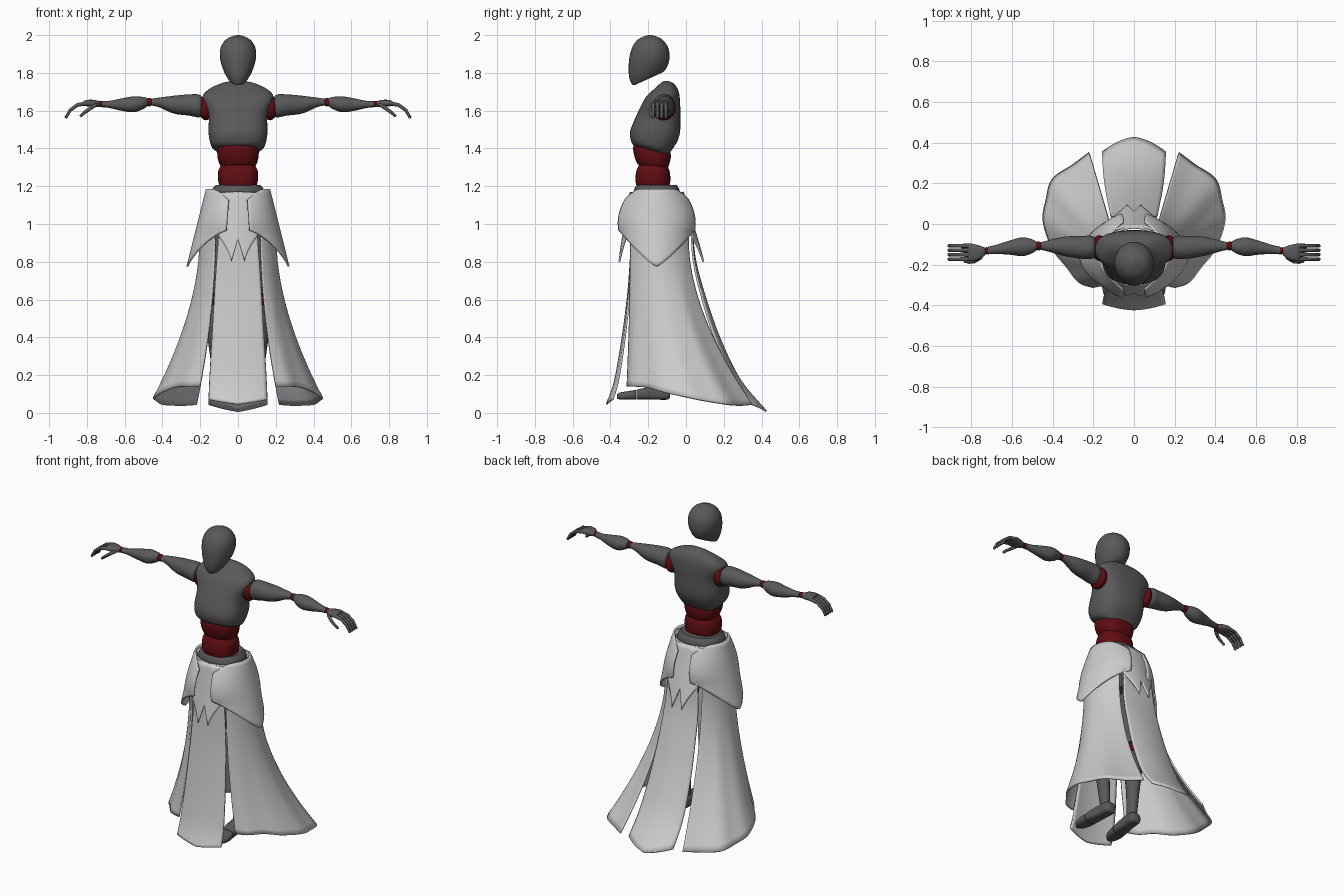
import bpy, bmesh, math
from mathutils import Vector

cube = bpy.data.objects.get("Cube")
if cube:
    bpy.data.objects.remove(cube, do_unlink=True)


def material(name, colour):
    m = bpy.data.materials.new(name)
    m.use_nodes = True
    m.diffuse_color = (*colour, 1)
    m.node_tree.nodes["Principled BSDF"].inputs["Base Color"].default_value = (*colour, 1)
    return m


DARK = material("charcoal", (0.1, 0.1, 0.1))
RED = material("deep red", (0.12, 0.004, 0.006))
CLOTH = material("pale grey cloth", (0.6, 0.6, 0.6))


def spline(pts, t):
    """Catmull-Rom point at t in 0..1 through equally spaced tuples."""
    last = len(pts) - 1
    i = min(int(t * last), last - 1)
    f = t * last - i
    a, b, c, d = (Vector(pts[max(0, min(last, i + k))]) for k in (-1, 0, 1, 2))
    return b + (c - a) * f / 2 + (a * 2 - b * 5 + c * 4 - d) * f * f / 2 + (b * 3 - a - c * 3 + d) * f ** 3 / 2


def finish(name, bm, mat, thick=0):
    bmesh.ops.recalc_face_normals(bm, faces=bm.faces)
    me = bpy.data.meshes.new(name)
    bm.to_mesh(me)
    bm.free()
    me.materials.append(mat)
    ob = bpy.data.objects.new(name, me)
    bpy.context.collection.objects.link(ob)
    if thick:
        mod = ob.modifiers.new("thickness", "SOLIDIFY")
        mod.thickness, mod.offset = thick, 0
    bpy.ops.object.select_all(action="DESELECT")
    bpy.context.view_layer.objects.active = ob
    ob.select_set(True)
    bpy.ops.object.shade_smooth_by_angle(angle=math.radians(40))
    return ob


def loft(name, rings, mat, axis="z", side=1, power=2, segs=32, sub=5):
    """Rings: position on axis, two centre coordinates, two radii, optional tilt."""
    bm = bmesh.new()
    rows, steps = [], (len(rings) - 1) * sub
    for k in range(steps + 1):
        p, c1, c2, r1, r2, *tilt = spline(rings, k / steps)
        row = []
        for j in range(segs):
            a = math.tau * j / segs
            u, v = (math.copysign(abs(q) ** (2 / power), q) for q in (math.cos(a), math.sin(a)))
            u, v = u * max(r1, 0.001), v * max(r2, 0.001)
            h = p + (tilt[0] * v if tilt else 0)
            co = {"z": (c1 + u, c2 + v, h), "x": (h, c1 + u, c2 + v), "y": (c1 + u, h, c2 + v)}[axis]
            row.append(bm.verts.new((co[0] * side, co[1], co[2])))
        rows.append(row)
    for a, b in zip(rows, rows[1:]):
        for j in range(segs):
            bm.faces.new((a[j], a[j - 1], b[j - 1], b[j]))
    bm.faces.new(rows[0])
    bm.faces.new(rows[-1])
    return finish(name, bm, mat)


def ball(name, centre, radii, mat, side=1):
    bm = bmesh.new()
    bmesh.ops.create_uvsphere(bm, u_segments=24, v_segments=14, radius=1)
    for v in bm.verts:
        v.co = Vector((side * (centre[0] + v.co.x * radii[0]), centre[1] + v.co.y * radii[1], centre[2] + v.co.z * radii[2]))
    return finish(name, bm, mat)


def sheet(name, fn, us, rows=24, side=1, thick=0.01):
    """Cloth surface from fn(u, v), v running 0..1 downwards."""
    bm = bmesh.new()
    grid = []
    for u in us:
        col = [fn(u, k / rows) for k in range(rows + 1)]
        grid.append([bm.verts.new((x * side, y, z)) for x, y, z in col])
    for a, b in zip(grid, grid[1:]):
        for k in range(rows):
            bm.faces.new((a[k], b[k], b[k + 1], a[k + 1]))
    return finish(name, bm, CLOTH, thick)


def steps(lo, hi, n):
    return [lo + (hi - lo) * i / n for i in range(n + 1)]


# Head, chest, abdomen and pelvis
loft("head", [(1.768, 0, -.2, .04, .07, .45), (1.775, 0, -.2, .052, .086, .42), (1.81, 0, -.2, .075, .102, .25),
              (1.87, 0, -.195, .094, .107, .05), (1.93, 0, -.19, .093, .097, 0), (1.975, 0, -.19, .066, .067, 0),
              (1.996, 0, -.19, .025, .025, 0), (2.0, 0, -.19, .002, .002, 0)], DARK)
loft("chest", [(1.385, 0, -.185, .09, .085, -.3), (1.41, 0, -.185, .138, .105, -.25), (1.48, 0, -.165, .156, .13, -.1),
               (1.58, 0, -.145, .156, .115, 0), (1.665, 0, -.125, .188, .092, 0), (1.705, 0, -.115, .165, .072, .1),
               (1.74, 0, -.108, .1, .04, .15), (1.757, 0, -.105, .04, .012, 0)], DARK, power=2.6, segs=48)
loft("upper_abdomen", [(1.3, 0, -.18, .085, .075, -.2), (1.33, 0, -.18, .103, .09, -.2),
                       (1.38, 0, -.18, .11, .1, -.2), (1.42, 0, -.18, .1, .09, -.2)], RED, power=2.5)
loft("lower_abdomen", [(1.19, 0, -.175, .095, .085), (1.23, 0, -.175, .105, .092),
                       (1.28, 0, -.175, .105, .088), (1.32, 0, -.175, .085, .07)], RED, power=2.5)
loft("pelvis", [(.93, 0, -.16, .08, .08), (1.0, 0, -.16, .13, .11), (1.12, 0, -.155, .145, .125),
                (1.18, 0, -.155, .138, .12), (1.207, 0, -.155, .118, .105)], DARK, power=2.3)

# Skirt outlines
HEM = [(.2, -.31, .14), (.27, -.285, .14), (.33, -.21, .135), (.4, -.12, .11), (.445, .015, .08),
       (.43, .12, .06), (.4, .22, .045), (.3, .29, .04), (.22, .35, .045)]
FRONT = [(-.285, .98, .1), (-.3, .7, .12), (-.33, .44, .135), (-.375, .175, .15), (-.42, .045, .155)]
BACK = [(.03, .98, .1), (.05, .8, .115), (.105, .6, .125), (.18, .39, .138), (.285, .175, .15), (.425, .008, .157)]


def side_panel(u, v):
    hem = spline(HEM, u)
    a = math.radians(37 + 106 * u)
    f = (v * 1.08 - .08) ** 1.75 if v > .08 else 0
    x, y = .2 * math.sin(a), -.14 - .19 * math.cos(a)
    return x + (hem.x - x) * f, y + (hem.y - y) * f, .96 + (hem.z - .96) * v


def centre_panel(line, cut, wrap):
    def fn(s, v):
        y, z, w = spline(line, v * (1 - cut * abs(s)))
        return s * w, y + wrap * s * s * v, z
    return fn


def hip_plate(u, v):
    a = math.radians(16 + 148 * u)
    c = abs(math.cos(a))
    top, low = 1.185 - .08 * c ** 8, .775 + .2 * c ** 1.3
    z = top + (low - top) * v
    k = (1.185 - z) / .18
    bulge = .14 + .07 * math.sin(min(k, 1.3) * math.pi / 2)
    return (.165 + .045 * k) * math.sin(a), -.155 - bulge * math.cos(a), z


def tab(y_top, y_low):
    def fn(s, v):
        q = abs(s)
        low = .92 - .12 * q / .33 if q < .33 else .8 + .14 * ((q - .33) / .67) ** .7
        z = 1.165 + (low - 1.165) * v
        y = y_top + (y_low - y_top) * (1.165 - z) / .365
        return s * .105, y + (-.155 - y) * .12 * s * s, z
    return fn


def waist(u, v):
    a = math.tau * u
    return (.158 + .02 * v) * math.sin(a), -.155 - (.137 + .03 * v) * math.cos(a), 1.17 - .2 * v


# Skirt
TABS = [i / 12 for i in range(-12, 13)] + [-.33, .33]
sheet("waist_wrap", waist, steps(0, 1, 48), 4)
sheet("front_panel", centre_panel(FRONT, .075, .02), steps(-1, 1, 16))
sheet("back_panel", centre_panel(BACK, .06, -.04), steps(-1, 1, 16))
sheet("front_tab", tab(-.295, -.355), sorted(TABS), 12)
sheet("back_tab", tab(-.015, .095), sorted(TABS), 12)

# Paired parts
for label, s in (("left", 1), ("right", -1)):
    sheet(label + "_skirt_panel", side_panel, steps(0, 1, 40), 28, s)
    sheet(label + "_hip_plate", hip_plate, steps(0, 1, 36), 16, s)

    # Arm
    ball(label + "_shoulder", (.17, -.118, 1.615), (.04, .063, .066), RED, s)
    loft(label + "_upper_arm", [(.185, -.115, 1.625, .035, .035), (.205, -.115, 1.625, .056, .06),
                                (.26, -.115, 1.63, .056, .056), (.34, -.11, 1.632, .048, .047),
                                (.42, -.108, 1.644, .028, .025), (.458, -.108, 1.645, .019, .018)], DARK, "x", s)
    ball(label + "_elbow", (.47, -.108, 1.645), (.02, .022, .022), RED, s)
    loft(label + "_forearm", [(.48, -.108, 1.645, .022, .022), (.505, -.11, 1.64, .036, .033),
                              (.55, -.112, 1.634, .046, .042), (.61, -.116, 1.632, .035, .034),
                              (.68, -.125, 1.633, .022, .019), (.717, -.13, 1.635, .019, .017)], DARK, "x", s)
    ball(label + "_wrist", (.725, -.132, 1.635), (.015, .018, .017), RED, s)
    loft(label + "_palm", [(.732, -.135, 1.635, .018, .014), (.76, -.14, 1.638, .034, .019),
                           (.8, -.14, 1.64, .043, .017), (.817, -.14, 1.638, .038, .012)], DARK, "x", s, 2.6)

    # Fingers and thumb
    digits = [[(.8, y, 1.64), (.85, y, 1.63), (.888, y, 1.603), (.909, y, 1.567)] for y in (-.107, -.129, -.151, -.173)]
    digits.append([(.755, -.165, 1.63), (.785, -.183, 1.61), (.81, -.187, 1.592), (.83, -.183, 1.575)])
    for n, pts in enumerate(digits):
        for k, (a, b) in enumerate(zip(pts, pts[1:])):
            a, b = (Vector((p[0] * s, p[1], p[2])) for p in (a, b))
            bm = bmesh.new()
            bmesh.ops.create_uvsphere(bm, u_segments=12, v_segments=8, radius=.0105 - .001 * k)
            turn = (b - a).to_track_quat("Z", "Y")
            for v in bm.verts:
                end = b if v.co.z > .0001 else a
                v.co = end + turn @ v.co
            finish(f"{label}_{'thumb' if n == 4 else 'finger'}_{n + 1}_{k + 1}", bm, DARK)

    # Leg
    loft(label + "_thigh", [(1.02, .085, -.16, .06, .08), (.85, .1, -.165, .066, .075),
                            (.7, .11, -.17, .053, .06), (.63, .113, -.17, .034, .04)], DARK, "z", s)
    ball(label + "_knee", (.115, -.17, .6), (.034, .038, .042), RED, s)
    loft(label + "_shin", [(.57, .115, -.165, .034, .038), (.45, .118, -.15, .048, .055),
                           (.3, .112, -.145, .036, .042), (.13, .1, -.14, .028, .032)], DARK, "z", s)
    loft(label + "_foot", [(-.085, .093, .1, .022, .02), (-.1, .093, .104, .036, .034), (-.16, .097, .106, .039, .036),
                           (-.23, .105, .1, .044, .03), (-.262, .108, .096, .044, .026)], DARK, "y", s, 3)
    loft(label + "_toes", [(-.266, .108, .096, .044, .026), (-.3, .112, .093, .045, .023),
                           (-.345, .115, .09, .034, .019), (-.365, .116, .087, .016, .012)], DARK, "y", s, 3)
